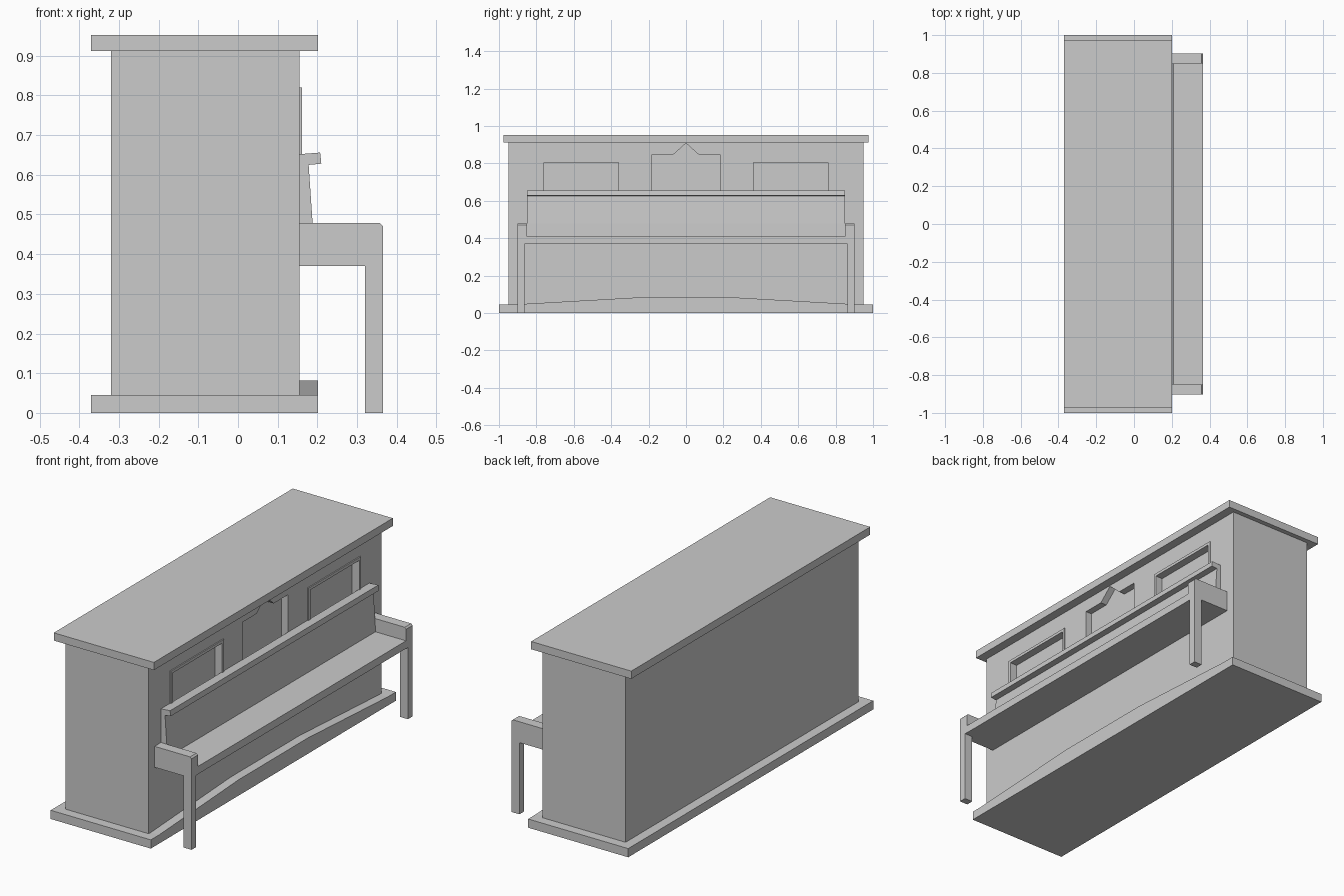
import bpy

if "Cube" in bpy.data.objects:
    bpy.data.objects.remove(bpy.data.objects["Cube"])


def prism(name, pts, axis, lo, hi):
    """Extrude a 2D outline: axis 'y' uses (x, z) points, axis 'x' uses (y, z)."""
    def place(p, d):
        return (p[0], d, p[1]) if axis == 'y' else (d, p[0], p[1])
    n = len(pts)
    verts = [place(p, lo) for p in pts] + [place(p, hi) for p in pts]
    faces = [tuple(range(n))[::-1], tuple(range(n, 2 * n))]
    faces += [(i, (i + 1) % n, n + (i + 1) % n, n + i) for i in range(n)]
    if axis == 'y':
        faces = [f[::-1] for f in faces]
    mesh = bpy.data.meshes.new(name)
    mesh.from_pydata(verts, [], faces)
    mesh.update()
    ob = bpy.data.objects.new(name, mesh)
    bpy.context.collection.objects.link(ob)
    return ob


def box(name, x, y, z):
    return prism(name, [(x[0], z[0]), (x[1], z[0]), (x[1], z[1]), (x[0], z[1])], 'y', *y)


def cut(target, cutter):
    mod = target.modifiers.new("recess", 'BOOLEAN')
    mod.object, mod.operation, mod.solver = cutter, 'DIFFERENCE', 'EXACT'
    bpy.context.view_layer.objects.active = target
    bpy.ops.object.modifier_apply(modifier=mod.name)
    bpy.data.objects.remove(cutter)


def mirror_y(ob):
    ob.modifiers.new("mirror", 'MIRROR').use_axis = (False, True, False)


FRONT = 0.155

# Cabinet with three recessed panels in the upper front
cabinet = box("cabinet", (-0.32, FRONT), (-0.95, 0.95), (0.045, 0.912))
for s in (-1, 1):
    y0, y1 = sorted((s * 0.36, s * 0.76))
    cut(cabinet, box("side_recess", (FRONT - 0.035, 0.3), (y0, y1), (0.56, 0.805)))
cut(cabinet, prism("centre_recess", [
    (-0.185, 0.56), (0.185, 0.56), (0.185, 0.845), (0.07, 0.845),
    (0, 0.908), (-0.07, 0.845), (-0.185, 0.845)], 'x', FRONT - 0.035, 0.3))

# Thin raised frames around the side panels
frame = box("panel_frame", (FRONT - 0.001, FRONT + 0.006), (0.345, 0.775), (0.545, 0.82))
cut(frame, box("frame_hole", (0, 0.3), (0.36, 0.76), (0.56, 0.805)))
mirror_y(frame)

# Top and base boards
box("top_board", (-0.37, 0.202), (-0.975, 0.975), (0.912, 0.952))
box("base_board", (-0.37, 0.202), (-1, 1), (0, 0.045))

# Gently arched rail on the front of the base
prism("base_rail", [(-0.95, 0.044), (0.95, 0.044), (0.28, 0.082), (-0.28, 0.082)],
      'x', FRONT, 0.202)

# Keyboard shelf and the leaning lid with its lip
box("keyboard_shelf", (FRONT, 0.365), (-0.86, 0.86), (0.37, 0.41))
prism("keyboard_lid", [
    (FRONT, 0.41), (0.19, 0.41), (0.188, 0.478), (0.178, 0.625),
    (0.21, 0.628), (0.207, 0.656), (FRONT, 0.652)], 'y', -0.85, 0.85)

# Arm and leg in one bracket profile, mirrored; the arm is wider than the leg
arm = prism("arm", [
    (FRONT, 0.37), (0.366, 0.37), (0.366, 0.470), (0.358, 0.478), (FRONT, 0.478)],
    'y', 0.85, 0.902)
mirror_y(arm)
leg = box("front_leg", (0.32, 0.366), (0.864, 0.902), (0, 0.37))
mirror_y(leg)
